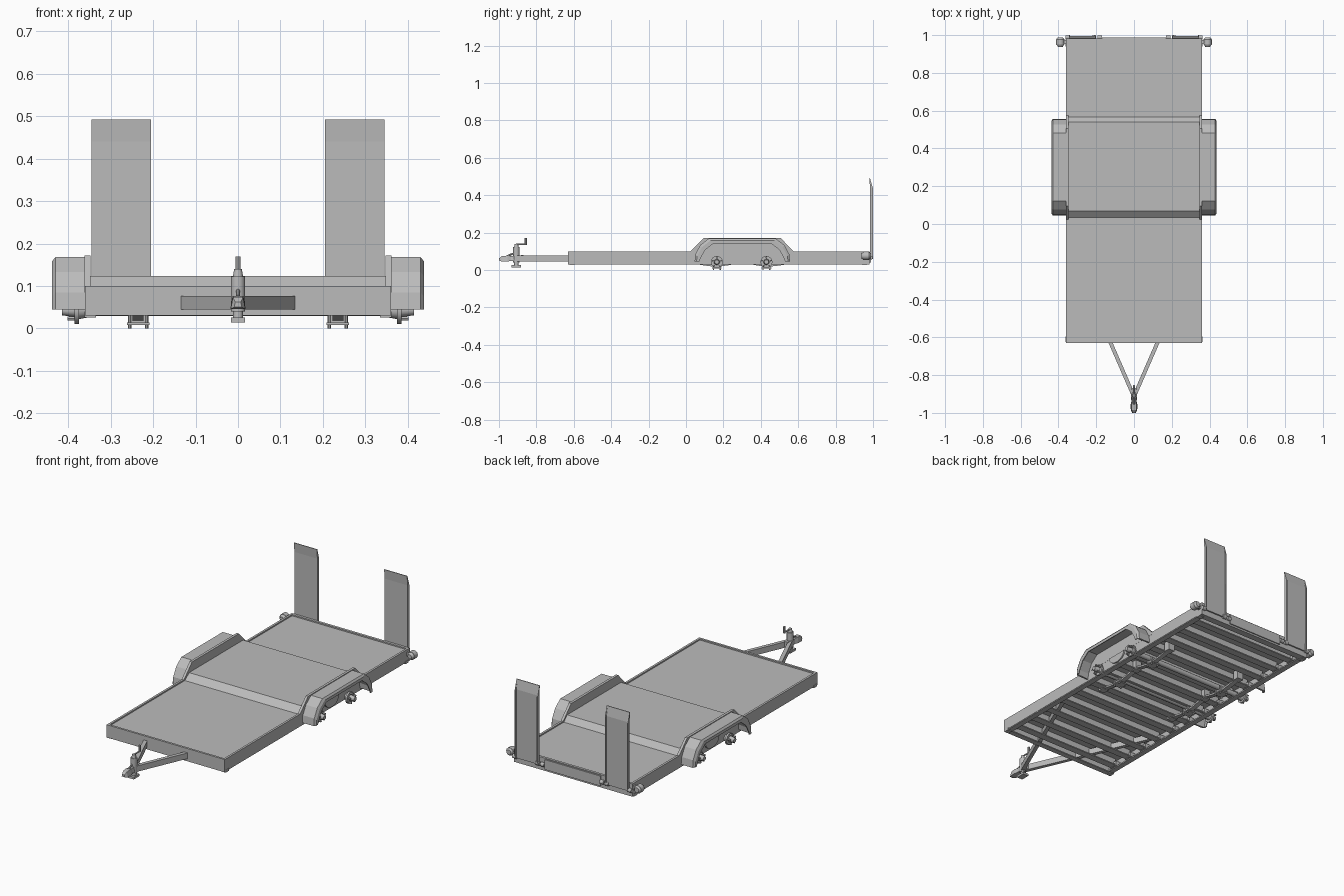
import bpy, bmesh, math
from mathutils import Vector

if "Cube" in bpy.data.objects:
    bpy.data.objects.remove(bpy.data.objects["Cube"])

grey = bpy.data.materials.new("plain_grey")
grey.diffuse_color = (0.5, 0.5, 0.5, 1)
grey.use_nodes = True
grey.node_tree.nodes["Principled BSDF"].inputs["Base Color"].default_value = grey.diffuse_color


def finish(name, bm):
    bmesh.ops.recalc_face_normals(bm, faces=bm.faces)
    me = bpy.data.meshes.new(name)
    bm.to_mesh(me)
    bm.free()
    me.materials.append(grey)
    ob = bpy.data.objects.new(name, me)
    bpy.context.collection.objects.link(ob)
    return ob


def loft(name, rings, caps=True):
    """Skin a list of closed rings of points."""
    bm = bmesh.new()
    vs = [[bm.verts.new(p) for p in r] for r in rings]
    n = len(vs[0])
    for a, b in zip(vs, vs[1:]):
        for i in range(n):
            j = (i + 1) % n
            bm.faces.new((a[i], a[j], b[j], b[i]))
    if caps:
        bm.faces.new(vs[0])
        bm.faces.new(vs[-1])
    return finish(name, bm)


def prism(name, yz, x0, x1):
    return loft(name, [[(x, y, z) for y, z in yz] for x in (x0, x1)])


def box(name, x0, x1, y0, y1, z0, z1):
    return prism(name, [(y0, z0), (y1, z0), (y1, z1), (y0, z1)], x0, x1)


def rod(name, a, b, r0, r1=None, n=12):
    a, b = Vector(a), Vector(b)
    r1 = r0 if r1 is None else r1
    q = (b - a).to_track_quat('Z', 'Y')
    ring = lambda c, r: [c + q @ Vector((r * math.cos(t * math.tau / n), r * math.sin(t * math.tau / n), 0))
                         for t in range(n)]
    ob = loft(name, [ring(a, r0), ring(b, r1)])
    if n > 8:
        bpy.context.view_layer.objects.active = ob
        ob.select_set(True)
        bpy.ops.object.shade_smooth_by_angle(angle=math.radians(35))
        ob.select_set(False)
    return ob


# deck, with the raised middle section between the fenders
box("deck", -.35, .35, -.622, .975, .084, .093)
prism("raised_deck", [(.03, .09), (.07, .123), (.54, .123), (.57, .09)], -.347, .347)

# outer frame
box("front_rail", -.36, .36, -.63, -.618, .03, .1)
box("front_rail_flange", -.35, .35, -.62, -.6, .03, .036)
box("rear_rail", -.36, .36, .968, .982, .03, .1)
box("rear_rail_flange", -.35, .35, .945, .97, .03, .036)
box("rear_centre_plate", -.17, .17, .98, .988, .04, .095)

# crossmembers under the deck
for i in range(13):
    y = -.55 + i * .12
    box("crossmember", -.33, .33, y - .004, y + .004, .04, .085)
    box("crossmember_flange", -.33, .33, y - .02, y + .02, .036, .042)

# V tongue running back under the deck
for s in (1, -1):
    rings = []
    for x, y in ((0.004, -.905), (.315, -.19)):
        rings.append([(s * (x - .011), y, .045), (s * (x + .011), y, .045),
                      (s * (x + .011), y, .077), (s * (x - .011), y, .077)])
    loft("tongue_beam", rings)

# coupler
loft("coupler", [[(-w, y, z0), (w, y, z0), (w * .7, y, z1), (-w * .7, y, z1)] for y, w, z0, z1 in
                 ((-1, .009, .05, .062), (-.985, .017, .046, .074), (-.955, .018, .046, .077),
                  (-.935, .012, .048, .074), (-.87, .017, .046, .08))])
rod("coupler_latch", (0, -.955, .075), (0, -.925, .088), .005, n=8)

# jack
rod("jack_tube", (0, -.907, .04), (0, -.907, .122), .017)
rod("jack_cap", (0, -.907, .122), (0, -.907, .14), .012, .009)
rod("jack_leg", (0, -.907, .022), (0, -.907, .045), .012)
box("jack_foot", -.017, .017, -.932, -.882, .014, .026)
rod("jack_crank_arm", (0, -.91, .137), (0, -.855, .137), .004, n=8)
rod("jack_crank_handle", (0, -.857, .134), (0, -.857, .17), .006, n=8)

# arch for the fenders: (half length, height)
half = [(.255, .045), (.251, .085), (.225, .133), (.18, .168)]
arch = [(-h, z) for h, z in half] + [(h, z) for h, z in reversed(half)]
section = [(.355, 0), (.43, 0), (.438, .01), (.438, .026), (.433, .026), (.433, .012), (.355, .008)]

for s in (1, -1):
    def sbox(name, x0, x1, *r):
        return box(name, s * x0, s * x1, *r)

    # side rail, channel shaped
    sbox("side_rail", .348, .36, -.63, .982, .034, .1)
    sbox("side_rail_flange", .328, .358, -.63, .982, .03, .037)
    for i in range(13):
        y = -.55 + i * .12
        sbox("rail_bracket", .318, .35, y - .024, y + .024, .034, .06)
    for y in (-.61, .955):
        sbox("marker_light", .335, .362, y - .014, y + .014, .026, .04)

    # fender
    rings = []
    for h, z in arch:
        k = 1 if h > 0 else -1
        rings.append([(s * x, .301 + h - k * d, z - (d if z > .05 else 0)) for x, d in section])
    loft("fender", rings)
    prism("fender_inner_plate", [(.025, .085), (.025, .1), (.095, .172), (.505, .172), (.575, .1), (.575, .085)],
          s * .347, s * .361)
    prism("hanger_gusset", [(.295 + .06 * math.cos(t * math.pi / 10), .085 - .045 * math.sin(t * math.pi / 10))
                            for t in range(11)], s * .36, s * .368)

    # leaf springs with hangers
    lows = [(.03, .036), (.1, .024), (.165, .016), (.23, .026), (.3, .042),
            (.37, .026), (.43, .016), (.5, .024), (.57, .036)]
    prism("leaf_spring", lows + [(y, z + .01) for y, z in reversed(lows)], s * .222, s * .248)
    for y in (.03, .3, .57):
        sbox("spring_hanger", .216, .254, y - .018, y + .018, .032, .085)

    # axle clamps and hubs
    for y in (.165, .43):
        sbox("axle_clamp_plate", .208, .262, y - .026, y + .026, .008, .014)
        sbox("axle_clamp_block", .218, .252, y - .02, y + .02, .012, .036)
        for dx in (-.02, .02):
            for dy in (-.018, .018):
                rod("clamp_bolt", (s * (.235 + dx), y + dy, 0), (s * (.235 + dx), y + dy, .045), .004, n=6)
        c = .043
        rod("hub_back", (s * .352, y, c), (s * .375, y, c), .017, .021)
        rod("hub_flange", (s * .375, y, c), (s * .385, y, c), .032, n=16)
        rod("hub_cap", (s * .385, y, c), (s * .414, y, c), .016, .012)
        for i in range(5):
            t = i * math.tau / 5 + math.pi / 2
            p = (y + .024 * math.cos(t), c + .024 * math.sin(t))
            rod("wheel_stud", (s * .384, *p), (s * .402, *p), .005, n=6)

    # upright ramp with side flanges and bent tip
    prism("ramp", [(.984, .06), (.992, .06), (.994, .44), (.984, .492), (.98, .492), (.984, .44)],
          s * .205, s * .345)
    for x in (.205, .339):
        prism("ramp_flange", [(.985, .06), (.999, .06), (1, .435), (.985, .485)], s * x, s * (x + .006))
    for x in (.17, .2, .34):
        rod("ramp_hinge", (s * x, .988, .065), (s * (x + .022), .988, .065), .011)

    # tail light on its bracket
    sbox("tail_light_bracket", .355, .385, .955, .975, .065, .085)
    rod("tail_light", (s * .39, .95, .076), (s * .39, .978, .076), .022)
    rod("tail_light_lens", (s * .39, .978, .076), (s * .39, .988, .076), .021, .014)
    rod("tail_light_back", (s * .39, .937, .076), (s * .39, .95, .076), .012, .02)

# axles
for y in (.165, .43):
    rod("axle", (-.355, y, .043), (.355, y, .043), .014)
